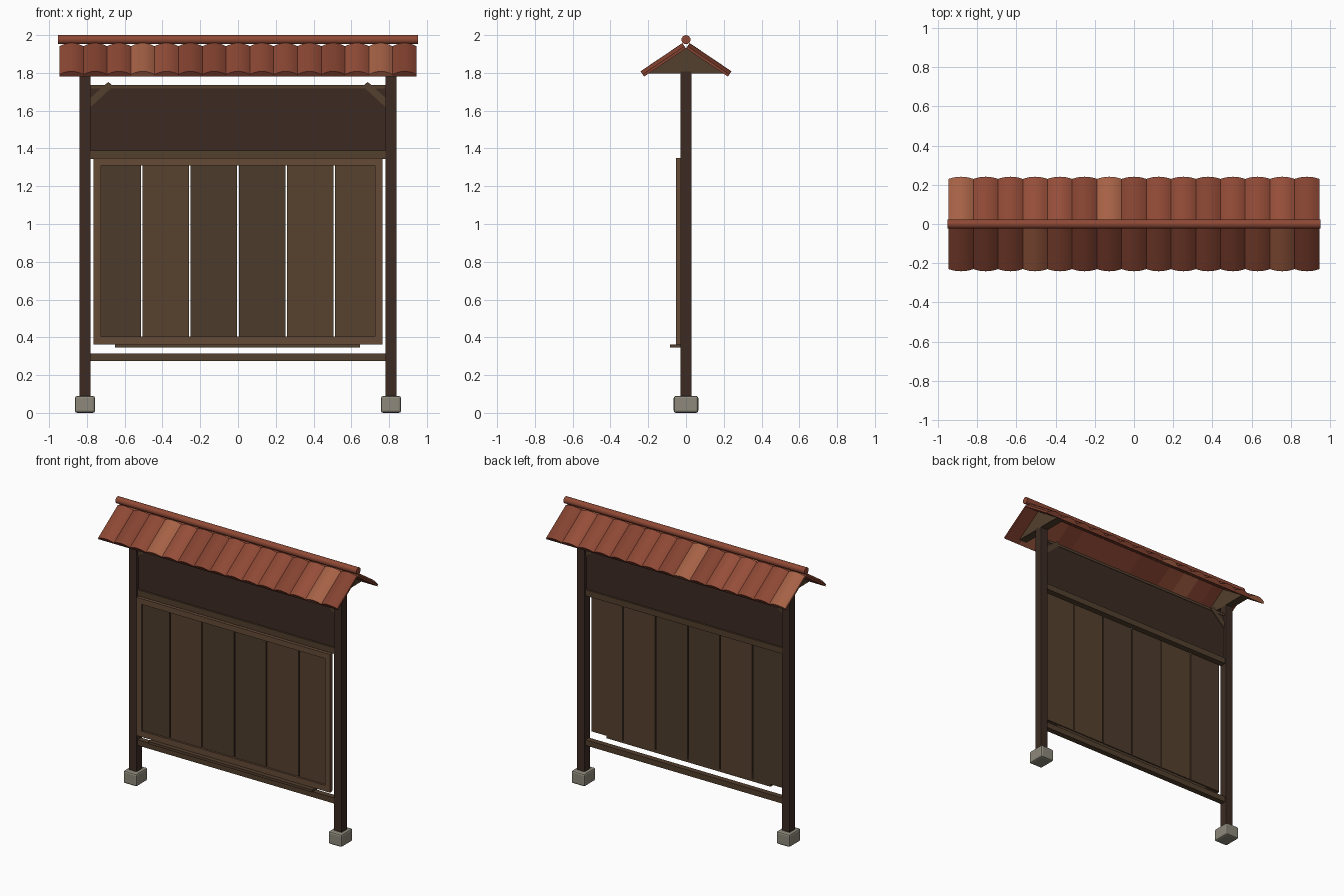
import bpy, bmesh, math, random
from mathutils import Vector

if "Cube" in bpy.data.objects:
    bpy.data.objects.remove(bpy.data.objects["Cube"])

random.seed(4)


def mat(name, r, g, b):
    m = bpy.data.materials.new(name)
    m.diffuse_color = (r, g, b, 1)
    m.use_nodes = True
    m.node_tree.nodes["Principled BSDF"].inputs["Base Color"].default_value = m.diffuse_color
    return m


DARK = mat("dark_wood", 0.045, 0.024, 0.016)
WOOD = mat("wood", 0.085, 0.05, 0.027)
FRAME = mat("frame_wood", 0.13, 0.07, 0.038)
BOARDS = [mat("board_a", 0.095, 0.053, 0.028), mat("board_b", 0.075, 0.044, 0.025)]
STONE = mat("stone", 0.27, 0.25, 0.2)
TILES = [mat("tile_a", 0.27, 0.065, 0.035), mat("tile_b", 0.23, 0.055, 0.03),
         mat("tile_c", 0.3, 0.075, 0.04)]
TILE_LIGHT = mat("tile_light", 0.38, 0.12, 0.06)


def mesh_object(name, bm, material):
    bmesh.ops.recalc_face_normals(bm, faces=bm.faces)
    me = bpy.data.meshes.new(name)
    bm.to_mesh(me)
    bm.free()
    ob = bpy.data.objects.new(name, me)
    bpy.context.collection.objects.link(ob)
    me.materials.append(material)
    return ob


def box(name, x, y, z, material, bevel=0.0):
    """Box from (min, max) ranges on each axis."""
    bm = bmesh.new()
    bmesh.ops.create_cube(bm, size=1)
    for v in bm.verts:
        v.co = [r[0] + (c + 0.5) * (r[1] - r[0]) for c, r in zip(v.co, (x, y, z))]
    ob = mesh_object(name, bm, material)
    if bevel:
        mod = ob.modifiers.new("bevel", "BEVEL")
        mod.width = bevel
        mod.segments = 2
    return ob


def prism(name, outline, offset, material):
    """Extrude a closed outline of 3D points along an offset."""
    bm = bmesh.new()
    face = bm.faces.new([bm.verts.new(p) for p in outline])
    ext = bmesh.ops.extrude_face_region(bm, geom=[face])
    verts = [g for g in ext["geom"] if isinstance(g, bmesh.types.BMVert)]
    bmesh.ops.translate(bm, vec=Vector(offset), verts=verts)
    return mesh_object(name, bm, material)


def smooth(ob, angle=35):
    bpy.ops.object.select_all(action="DESELECT")
    ob.select_set(True)
    bpy.context.view_layer.objects.active = ob
    bpy.ops.object.shade_smooth_by_angle(angle=math.radians(angle))


# Posts, stone footings, gable brackets and corner braces on both sides
for s, side in ((-1, "left"), (1, "right")):
    cx = 0.81 * s
    box(side + "_footing", (cx - 0.053, cx + 0.053), (-0.065, 0.065), (0, 0.09), STONE, 0.012)
    box(side + "_post", (cx - 0.03, cx + 0.03), (-0.03, 0.03), (0.08, 1.81), DARK, 0.003)
    prism(side + "_gable", [(cx - 0.03, -0.2, 1.797), (cx - 0.03, 0.2, 1.797), (cx - 0.03, 0, 1.932)],
          (0.06, 0, 0), WOOD)
    prism(side + "_brace", [(s * x, -0.015, z) for x, z in
                            ((0.79, 1.61), (0.79, 1.66), (0.687, 1.752), (0.66, 1.73))],
          (0, 0.03, 0), WOOD)

# Rails and upper header panel
box("lower_rail", (-0.78, 0.78), (-0.02, 0.02), (0.275, 0.315), WOOD)
box("middle_rail", (-0.78, 0.78), (-0.022, 0.022), (1.345, 1.388), WOOD)
box("header_panel", (-0.78, 0.78), (-0.01, 0.01), (1.36, 1.725), DARK)
box("top_rail", (-0.78, 0.78), (-0.013, 0.013), (1.718, 1.737), WOOD)

# Notice boards, with narrow see-through gaps
step = 0.255
for i in range(6):
    x0 = -3 * step + i * step
    box("board_%d" % i, (x0 + 0.004, x0 + step - 0.004), (-0.04, -0.02), (0.365, 1.345),
        BOARDS[0 if i % 3 else 1] if i != 2 else BOARDS[1])

# Raised frame around the boards
for s, side in ((-1, "left"), (1, "right")):
    xs = sorted((s * 0.765, s * 0.725))
    box("frame_" + side, xs, (-0.054, -0.03), (0.363, 1.35), FRAME)
box("frame_top", (-0.725, 0.725), (-0.054, -0.03), (1.31, 1.35), FRAME)
box("frame_bottom", (-0.725, 0.725), (-0.054, -0.03), (0.363, 0.405), FRAME)
box("chalk_ledge", (-0.65, 0.645), (-0.085, -0.025), (0.345, 0.363), WOOD)

# Roof tiles: arched strips running from ridge to eave on both slopes
COUNT, SPAN = 15, 1.89
width = SPAN / COUNT
slope = math.radians(34)
EAVE_Y, EAVE_Z = 0.222, 1.78
run = EAVE_Y / math.cos(slope)
for s, side in ((-1, "front"), (1, "back")):
    normal = Vector((0, s * math.sin(slope), math.cos(slope)))
    up = Vector((0, -s * math.cos(slope), math.sin(slope))) * run
    for i in range(COUNT):
        x0 = -SPAN / 2 + i * width
        base = Vector((x0, s * EAVE_Y, EAVE_Z))
        pts = [base + Vector((width, 0, 0)), base]
        for k in range(9):
            t = k / 8
            h = 0.014 + 0.02 * (1 - (2 * t - 1) ** 2)
            pts.append(base + Vector((t * width, 0, 0)) + normal * h)
        light = (s < 0 and i in (3, 13)) or (s > 0 and i in (0, 6))
        tile = prism("%s_tile_%d" % (side, i), pts, up, TILE_LIGHT if light else random.choice(TILES))
        smooth(tile)

# Ridge cap
r, n = 0.024, 16
ring = [(-0.952, r * math.cos(2 * math.pi * k / n), 1.976 + r * math.sin(2 * math.pi * k / n))
        for k in range(n)]
smooth(prism("ridge_cap", ring, (1.904, 0, 0), TILES[0]))
